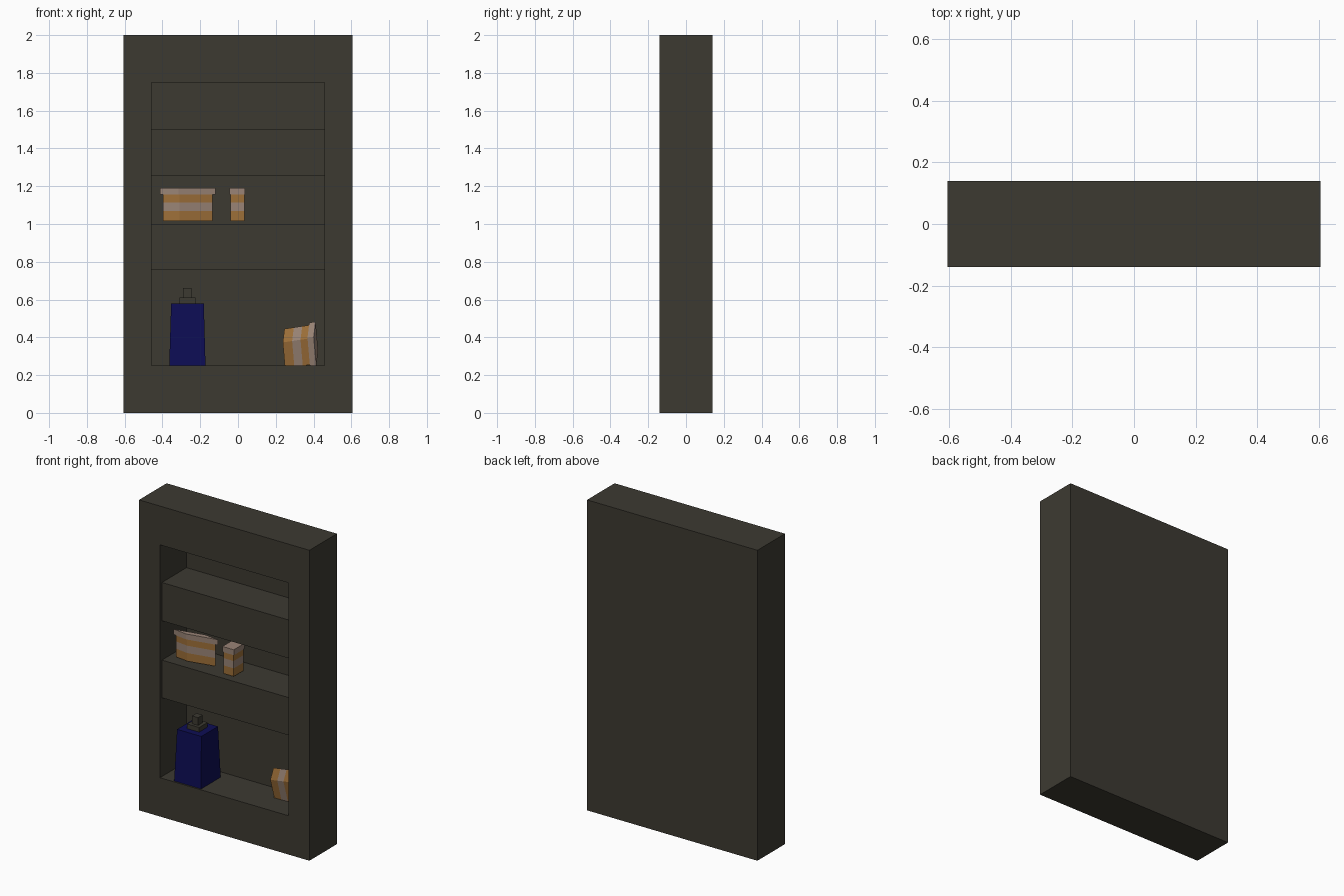
import bpy, bmesh
from mathutils import Vector

if "Cube" in bpy.data.objects:
    bpy.data.objects.remove(bpy.data.objects["Cube"])


def material(name, rgb):
    m = bpy.data.materials.new(name)
    m.diffuse_color = (*rgb, 1)
    m.use_nodes = True
    m.node_tree.nodes["Principled BSDF"].inputs["Base Color"].default_value = m.diffuse_color
    return m


WOOD = material("dark_wood", (0.046, 0.042, 0.031))
BLUE = material("blue_glass", (0.004, 0.004, 0.09))
ORANGE = material("orange_card", (0.34, 0.16, 0.04))
CREAM = material("cream_card", (0.32, 0.23, 0.18))


def finish(bm, name, mats):
    bmesh.ops.recalc_face_normals(bm, faces=bm.faces[:])
    mesh = bpy.data.meshes.new(name)
    bm.to_mesh(mesh)
    bm.free()
    for m in mats:
        mesh.materials.append(m)
    ob = bpy.data.objects.new(name, mesh)
    bpy.context.collection.objects.link(ob)
    return ob


def loft(name, rings, mats, bands=None):
    """Capped skin through four-sided rings; bands gives a material slot per segment."""
    bm = bmesh.new()
    vs = [[bm.verts.new(p) for p in r] for r in rings]
    for s, (lo, hi) in enumerate(zip(vs, vs[1:])):
        for i in range(4):
            j = (i + 1) % 4
            f = bm.faces.new((lo[i], lo[j], hi[j], hi[i]))
            f.material_index = bands[s] if bands else 0
    bm.faces.new(vs[0][::-1])
    bm.faces.new(vs[-1])
    return finish(bm, name, mats)


def rect(x0, x1, y0, y1, z):
    return [(x0, y0, z), (x1, y0, z), (x1, y1, z), (x0, y1, z)]


# Cabinet: block with a recess pulled into the front face
def build_cabinet():
    bm = bmesh.new()
    bmesh.ops.create_cube(bm, size=1)
    for v in bm.verts:
        v.co = (v.co.x * 1.214, v.co.y * 0.28, v.co.z * 2 + 1)
    front = min(bm.faces, key=lambda f: f.calc_center_median().y)
    for y in (-0.14, 0.13):
        bmesh.ops.inset_region(bm, faces=[front], thickness=0.02)
        for v in front.verts:
            v.co = (0.458 if v.co.x > 0 else -0.458, y,
                    1.75 if v.co.z > 1 else 0.25)
    finish(bm, "cabinet", [WOOD])


build_cabinet()

# Thick shelves, set slightly back from the front
for name, z0, z1 in (("lower_shelf", 0.757, 1.0), ("upper_shelf", 1.253, 1.5)):
    loft(name, [rect(-0.458, 0.458, -0.12, 0.13, z) for z in (z0, z1)], [WOOD])

# Tapered bottle with collar and stopper
loft("bottle_body", [rect(-0.364, -0.172, -0.13, 0.07, 0.25),
                     rect(-0.354, -0.181, -0.115, 0.055, 0.58)], [BLUE])
loft("bottle_collar", [rect(-0.311, -0.226, -0.073, 0.013, z) for z in (0.578, 0.61)], [WOOD])
loft("bottle_stopper", [rect(-0.291, -0.247, -0.053, -0.007, z) for z in (0.608, 0.66)], [WOOD])


def striped_box(name, a, b, c, axis, flare):
    """Box on the parallelogram a-b-c, running along axis, with a flared lid."""
    a, b, c, axis = map(Vector, (a, b, c, axis))
    base = [a, b, c, a + c - b]
    mid = (a + c) / 2

    def ring(t, s=1.0):
        return [mid + (p - mid) * s + axis * t for p in base]

    loft(name, [ring(t) for t in (0, 0.3, 0.57, 0.8)], [ORANGE, CREAM], (0, 1, 0))
    loft(name + "_lid", [ring(t, flare) for t in (0.8, 1)], [CREAM])


# Two boxes standing on the shelf and one lying tipped on the cabinet floor
up = (0, 0, 0.175)
striped_box("wide_box", (-0.398, -0.062, 1.015), (-0.31, -0.074, 1.015),
            (-0.135, -0.037, 1.015), up, 1.12)
striped_box("narrow_box", (-0.04, 0.005, 1.015), (-0.04, -0.092, 1.015),
            (0.034, -0.092, 1.015), up, 1.1)
striped_box("tipped_box", (0.246, 0.01, 0.445), (0.237, -0.01, 0.373),
            (0.249, 0.018, 0.235), (0.165, 0, 0.025), 1.12)
